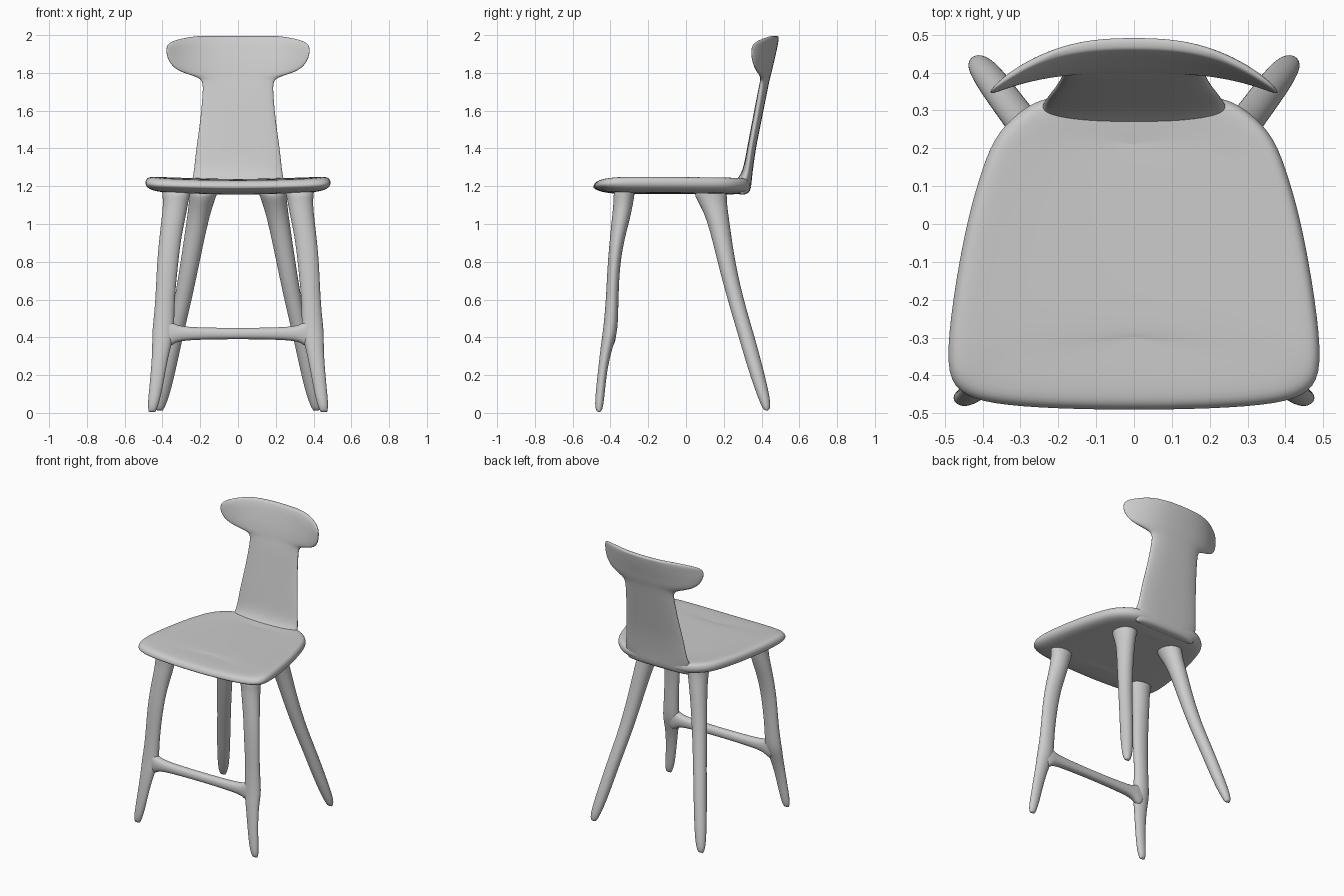
import bpy, bmesh, math
from mathutils import Vector


def loft(name, rings, mirror=False):
    """Skin a list of equal-length rings, cap both ends with quad strips, smooth it."""
    bm = bmesh.new()
    vs = [[bm.verts.new(p) for p in r] for r in rings]
    n = len(vs[0])
    for a, b in zip(vs, vs[1:]):
        for i in range(n):
            j = (i + 1) % n
            bm.faces.new((a[i], a[j], b[j], b[i]))
    for r in (vs[0], vs[-1]):
        for i in range(n // 2):
            quad = [r[i], r[i + 1], r[n - i - 1], r[(n - i) % n]]
            bm.faces.new(list(dict.fromkeys(quad)))
    bmesh.ops.recalc_face_normals(bm, faces=bm.faces)
    me = bpy.data.meshes.new(name)
    bm.to_mesh(me)
    bm.free()
    for p in me.polygons:
        p.use_smooth = True
    ob = bpy.data.objects.new(name, me)
    bpy.context.collection.objects.link(ob)
    if mirror:
        m = ob.modifiers.new("Mirror", 'MIRROR')
        m.use_mirror_merge = False
    s = ob.modifiers.new("Subdivision", 'SUBSURF')
    s.levels = s.render_levels = 2
    return ob


def ellipse(c, u, v, n=12, e=1.0):
    """Ring around c with half-axes u and v; e < 1 squares it off."""
    pts = []
    for i in range(n):
        t = 2 * math.pi * i / n
        cs, sn = math.cos(t), math.sin(t)
        cs = math.copysign(abs(cs) ** e, cs)
        sn = math.copysign(abs(sn) ** e, sn)
        pts.append(Vector(c) + Vector(u) * cs + Vector(v) * sn)
    return pts


def leg(name, rows):
    """Rows are (x, y, z, x radius, y radius)."""
    loft(name, [ellipse((x, y, z), (rx, 0, 0), (0, ry, 0))
                for x, y, z, rx, ry in rows], mirror=True)


# Seat: tapered outline, rounded rim, front lip rolled down
half = [(0, -.49), (.2, -.487), (.38, -.475), (.465, -.445), (.497, -.38), (.478, -.2),
        (.442, 0), (.408, .12), (.37, .23), (.305, .295), (.24, .335), (.12, .342), (0, .345)]
outline = half + [(-x, y) for x, y in half[-2:0:-1]]
seat_rings = []
for s, z in [(.6, 1.155), (.9, 1.16), (.99, 1.18), (1.01, 1.208),
             (.985, 1.235), (.92, 1.243), (.6, 1.233)]:
    ring = []
    for x, y in outline:
        lip = max(0, -y * s - .36) / .13
        rise = .012 * (abs(x * s) / .48) ** 2
        drop = .014 * lip if z > 1.2 else -.006 * lip
        ring.append((x * s, y * s, z + rise - drop))
    seat_rings.append(ring)
loft("seat", seat_rings)

# Backrest: (z, half width, front y, back y, forward curl of the edges)
rows = [(1.155, .225, .27, .325, 0), (1.18, .24, .26, .343, 0), (1.225, .245, .255, .348, 0),
        (1.25, .24, .283, .35, 0), (1.30, .232, .305, .356, .1), (1.40, .222, .323, .37, .2),
        (1.50, .207, .342, .39, .3), (1.60, .195, .361, .41, .4), (1.70, .187, .38, .43, .6),
        (1.75, .187, .392, .44, .8), (1.775, .205, .398, .446, .9), (1.795, .275, .402, .452, .95),
        (1.82, .335, .408, .459, 1.0), (1.86, .368, .418, .468, 1.1), (1.90, .382, .43, .478, 1.2),
        (1.94, .382, .442, .487, 1.3), (1.965, .362, .45, .491, 1.3), (1.985, .29, .458, .493, 1.3),
        (1.995, .21, .464, .491, 1.3)]
back_rings = []
for z, hw, yf, yb, k in rows:
    ring = ellipse((0, (yf + yb) / 2, z), (hw, 0, 0), (0, (yb - yf) / 2, 0), 28, .75)
    for p in ring:
        p.y -= k * abs(p.x) ** 2.5
    back_rings.append(ring)
loft("backrest", back_rings)

# Front legs
leg("front_leg", [
    (.325, -.325, 1.19, .085, .065), (.328, -.33, 1.13, .070, .054), (.338, -.34, 1.05, .066, .052),
    (.360, -.365, .92, .060, .040), (.374, -.383, .78, .058, .034), (.385, -.39, .62, .053, .034),
    (.392, -.396, .50, .056, .038), (.396, -.403, .42, .062, .040), (.405, -.420, .35, .050, .033),
    (.420, -.440, .24, .041, .025), (.436, -.453, .12, .036, .025), (.450, -.46, .04, .030, .024),
    (.455, -.461, .003, .018, .014)])

# Rear legs
leg("rear_leg", [
    (.180, .125, 1.19, .085, .10), (.190, .135, 1.13, .070, .082), (.208, .163, 1.05, .062, .064),
    (.232, .190, .92, .056, .054), (.257, .218, .78, .052, .048), (.290, .262, .60, .047, .044),
    (.335, .322, .40, .044, .044), (.372, .372, .22, .043, .042), (.400, .410, .09, .038, .034),
    (.412, .424, .035, .028, .025), (.414, .427, .012, .016, .014)])

# Stretcher between the front legs, flared into them
stretcher = [(.40, .085, .03), (.36, .072, .034), (.335, .052, .034), (.30, .040, .033),
             (.22, .034, .032), (.08, .031, .03)]
stretcher += [(-x, h, d) for x, h, d in reversed(stretcher)]
loft("front_stretcher", [ellipse((x, -.403, .42), (0, d, 0), (0, 0, h), 12, .85)
                         for x, h, d in stretcher])
